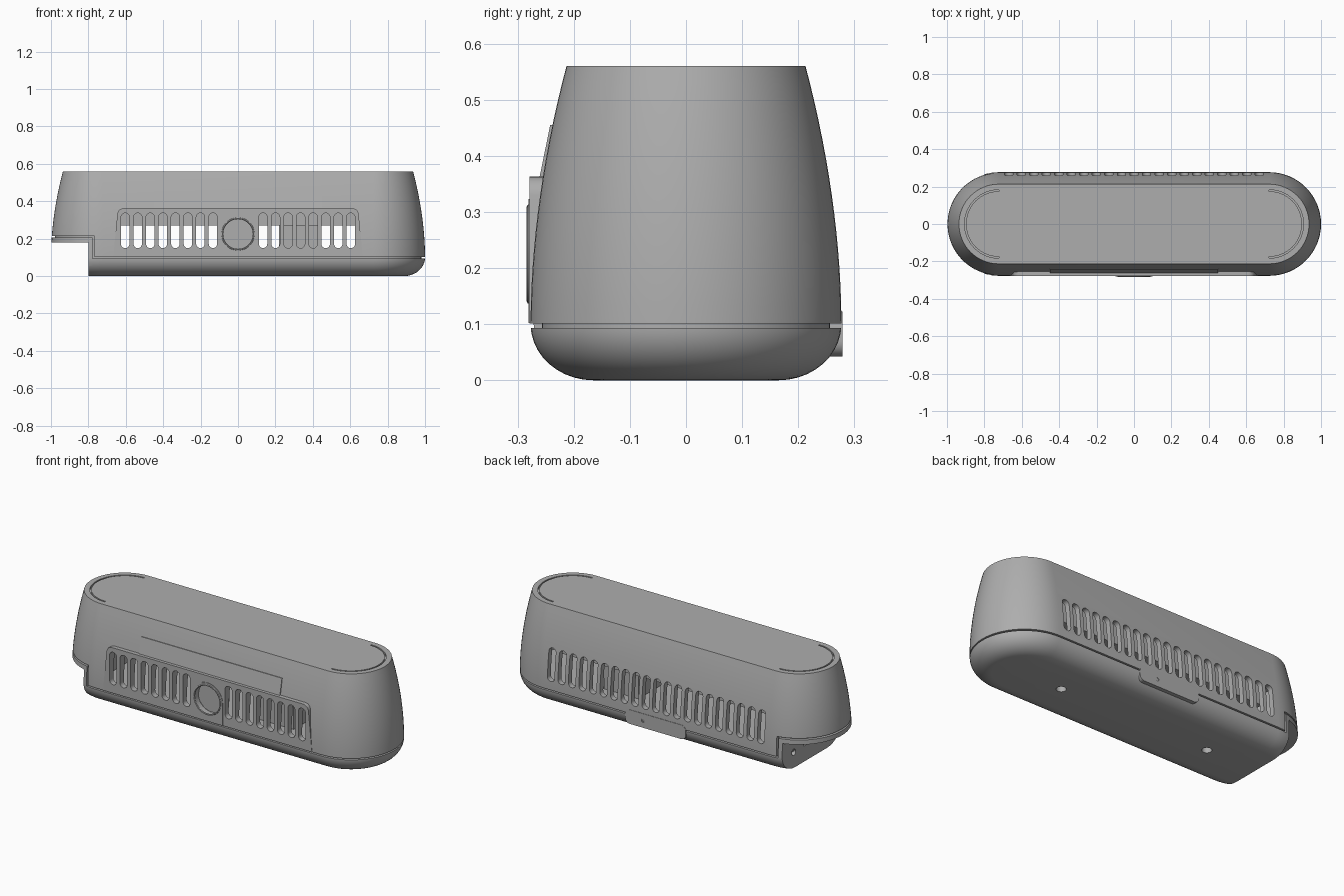
import bpy, bmesh, math
from mathutils import Vector, Matrix

if "Cube" in bpy.data.objects:
    bpy.data.objects.remove(bpy.data.objects["Cube"], do_unlink=True)

HALF = 0.723      # half length of the straight run
WIDE = 0.277      # largest half depth
SEAM = 0.1
TOP = 0.56
PITCH = 0.067     # spacing of the vents

grey = bpy.data.materials.new("Mid grey plastic")
grey.use_nodes = True
grey.diffuse_color = (0.42, 0.42, 0.42, 1)
grey.node_tree.nodes["Principled BSDF"].inputs["Base Color"].default_value = (0.42, 0.42, 0.42, 1)


def make(name, bm):
    bmesh.ops.recalc_face_normals(bm, faces=bm.faces)
    mesh = bpy.data.meshes.new(name)
    bm.to_mesh(mesh)
    bm.free()
    mesh.materials.append(grey)
    obj = bpy.data.objects.new(name, mesh)
    bpy.context.collection.objects.link(obj)
    return obj


def radius(z):
    """Half depth of the outer skin at a height."""
    if z < SEAM:
        t = math.acos(1 - max(z, 0) / SEAM)
        return 0.165 + (WIDE - 0.165) * math.sin(t)
    return WIDE - 0.064 * ((z - SEAM) / (TOP - SEAM)) ** 1.9


def stadium(r, seg=32):
    pts = []
    for side, start in ((1, -math.pi / 2), (-1, math.pi / 2)):
        for i in range(seg + 1):
            a = start + math.pi * i / seg
            pts.append((side * HALF + r * math.cos(a), r * math.sin(a)))
    return pts


def loft(name, rows):
    """Stack stadium outlines given as (height, radius)."""
    bm = bmesh.new()
    rings = [[bm.verts.new((x, y, z)) for x, y in stadium(r)] for z, r in rows]
    n = len(rings[0])
    for a, b in zip(rings, rings[1:]):
        for i in range(n):
            j = (i + 1) % n
            bm.faces.new((a[i], a[j], b[j], b[i]))
    bm.faces.new(rings[0][::-1])
    bm.faces.new(rings[-1])
    return make(name, bm)


def add_prism(bm, pts, lo, hi, axis="y"):
    place = {"y": lambda p, d: (p[0], d, p[1]),
             "z": lambda p, d: (p[0], p[1], d),
             "x": lambda p, d: (d, p[0], p[1])}[axis]
    a = [bm.verts.new(place(p, lo)) for p in pts]
    b = [bm.verts.new(place(p, hi)) for p in pts]
    bm.faces.new(a)
    bm.faces.new(b[::-1])
    for i in range(len(pts)):
        j = (i + 1) % len(pts)
        bm.faces.new((a[i], a[j], b[j], b[i]))


def prism(name, pts, lo, hi, axis="y"):
    bm = bmesh.new()
    add_prism(bm, pts, lo, hi, axis)
    return make(name, bm)


def box(name, x0, x1, y0, y1, z0, z1):
    return prism(name, [(x0, z0), (x1, z0), (x1, z1), (x0, z1)], y0, y1)


def arc(cx, cy, r, a0, a1, seg=16):
    return [(cx + r * math.cos(math.radians(a0 + (a1 - a0) * i / seg)),
             cy + r * math.sin(math.radians(a0 + (a1 - a0) * i / seg))) for i in range(seg + 1)]


def circle(cx, cy, r, seg=40):
    return arc(cx, cy, r, 0, 360, seg)[:-1]


def boolean(obj, tool, operation="DIFFERENCE"):
    mod = obj.modifiers.new("cut", "BOOLEAN")
    mod.operation = operation
    mod.solver = "EXACT"
    mod.object = tool
    bpy.context.view_layer.objects.active = obj
    bpy.ops.object.modifier_apply(modifier=mod.name)
    bpy.data.objects.remove(tool, do_unlink=True)


# Upper housing with a flat front panel, hollowed out
heights = [0.06, SEAM] + [SEAM + (TOP - SEAM) * i / 14 for i in range(1, 15)]
body = loft("upper_housing", [(z, radius(max(z, SEAM))) for z in heights])
panel = [(-0.67, 0.07), (0.67, 0.07), (0.645, 0.33)] + arc(0.61, 0.328, 0.035, 10, 90, 6) \
    + arc(-0.61, 0.328, 0.035, 90, 170, 6) + [(-0.645, 0.33)]
boolean(body, prism("panel", panel, -0.2785, -0.2), "UNION")
boolean(body, loft("cavity", [(z, radius(max(z, SEAM)) - 0.03)
                              for z in (0.02, SEAM, 0.2, 0.3, 0.4, 0.52)]))
boolean(body, box("seam_cut", -2, 2, -1, 1, -1, SEAM + 0.001))
boolean(body, box("end_cut", -2, -0.768, -1, 1, -1, 0.215))

# Vent slots: front row skips the lens, back row is continuous
bm = bmesh.new()
for i in range(-10, 11):
    x = i * PITCH
    slot = arc(x, 0.315, 0.0225, 0, 180, 10) + arc(x, 0.172, 0.0225, 180, 360, 10)
    add_prism(bm, slot, 0.1, 0.4)
    if 2 <= abs(i) <= 9:
        add_prism(bm, slot, -0.4, -0.1)
boolean(body, make("vents", bm))
boolean(body, prism("lens_bore", circle(0, 0.225, 0.083), -0.4, -0.1))

# Curved grooves on the lid ends
bm = bmesh.new()
for side, a0 in ((1, -90), (-1, 90)):
    ring = arc(side * HALF, 0, 0.183, a0, a0 + 180, 32) + arc(side * HALF, 0, 0.175, a0 + 180, a0, 32)
    add_prism(bm, ring, TOP - 0.012, TOP + 0.05, "z")
boolean(body, make("lid_grooves", bm))

# Lower base with the notched end
rows = [SEAM * (1 - math.cos(math.pi / 2 * i / 10)) for i in range(11)]
base = loft("lower_base", [(z, radius(z)) for z in rows] + [(0.206, radius(0.206))])
boolean(base, box("notch", -2, -0.8, -1, 1, -1, 0.18))
boolean(base, box("top_cut", -0.778, 2, -1, 1, 0.093, 1))
boolean(base, prism("end_hole", circle(0.16, 0.09, 0.018, 20), -0.9, -0.77, "x"))
boolean(base, prism("end_port", [(-0.14, 0.09), (0.07, 0.09), (0.07, 0.15), (-0.14, 0.15)],
                    -0.9, -0.785, "x"))
bm = bmesh.new()
for x in (-0.48, 0.48):
    add_prism(bm, circle(x, 0, 0.026, 24), -0.05, 0.03, "z")
boolean(base, make("screw_holes", bm))

# Recessed fillers behind the seam
floor = loft("seam_floor", [(0.085, WIDE - 0.02), (0.11, WIDE - 0.02)])
boolean(floor, box("floor_cut", -2, -0.785, -1, 1, -1, 1))
step = loft("step_filler", [(0.195, WIDE - 0.022), (0.225, WIDE - 0.022)])
boolean(step, box("step_cut", -0.75, 2, -1, 1, -1, 1))
box("riser_filler", -0.79, -0.75, -0.25, 0.25, 0.09, 0.22)

# Inner parts glimpsed through the vents
box("inner_tray", -0.7, 0.7, -0.17, 0.17, 0.27, 0.45)
box("inner_module", 0.22, 0.44, -0.12, 0.12, 0.1, 0.28)

# Lens surround, rim and recessed lens
surround = prism("lens_surround", [(-0.098, 0.102), (0.098, 0.102)] + arc(0, 0.225, 0.098, 0, 180, 32),
                 -0.281, -0.25)
boolean(surround, prism("surround_bore", circle(0, 0.225, 0.083), -0.4, -0.1))
bpy.ops.mesh.primitive_torus_add(major_radius=0.084, minor_radius=0.005, major_segments=48,
                                 minor_segments=8, location=(0, -0.279, 0.225),
                                 rotation=(math.pi / 2, 0, 0))
rim = bpy.context.object
rim.name = "lens_rim"
rim.data.materials.append(grey)
prism("lens", circle(0, 0.225, 0.086), -0.24, -0.2)

# Thin slanted plate above the front panel
prism("label_plate", [(-0.261, 0.362), (-0.242, 0.455), (-0.236, 0.455), (-0.253, 0.362)],
      -0.45, 0.45, "x")

# Rear latch straddling the seam
latch_outline = []
for cx, cz, a in ((0.165, 0.095, 0), (-0.165, 0.095, 90), (-0.165, 0.07, 180), (0.165, 0.07, 270)):
    latch_outline += arc(cx, cz, 0.028, a, a + 90, 8)
latch = prism("rear_latch", latch_outline, 0.23, 0.279)
boolean(latch, prism("latch_hole", circle(0.08, 0.083, 0.01, 16), 0.26, 0.3))

# Smooth shading with sharp edges kept
bpy.ops.object.select_all(action="DESELECT")
for obj in bpy.context.scene.objects:
    if obj.type == "MESH":
        obj.select_set(True)
        bpy.context.view_layer.objects.active = obj
bpy.ops.object.shade_smooth_by_angle(angle=math.radians(30))
